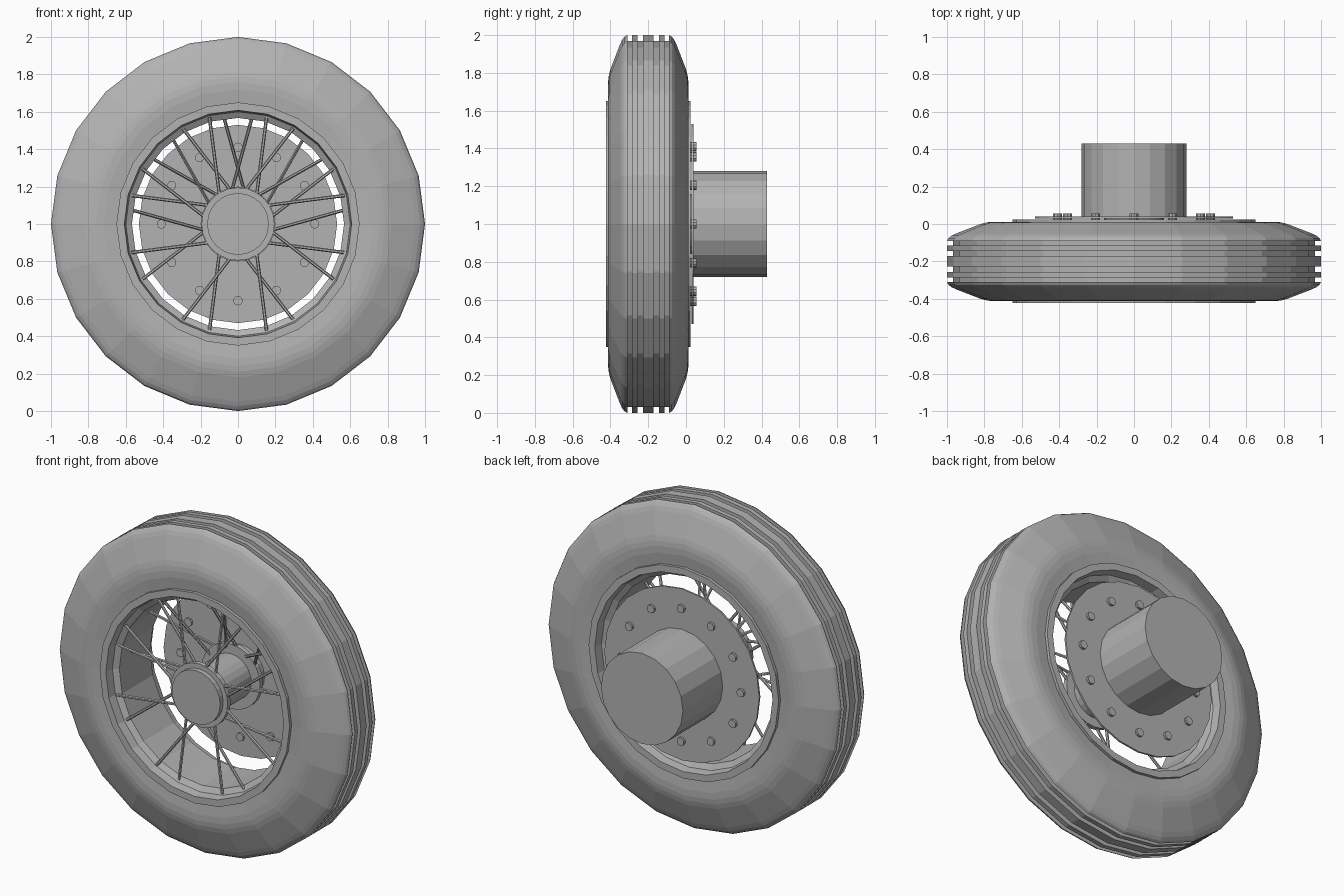
import bpy, bmesh
from math import sin, cos, radians
from mathutils import Vector

cube = bpy.data.objects.get("Cube")
if cube:
    bpy.data.objects.remove(cube)

AXLE = 1.0
grey = bpy.data.materials.new("plain_grey")
grey.use_nodes = True
COLOUR = (0.45, 0.45, 0.45, 1)
grey.diffuse_color = COLOUR
grey.node_tree.nodes["Principled BSDF"].inputs["Base Color"].default_value = COLOUR


def polar(r, deg, y):
    a = radians(deg)
    return Vector((r * cos(a), y, AXLE + r * sin(a)))


def finish(name, bm):
    bmesh.ops.recalc_face_normals(bm, faces=bm.faces)
    mesh = bpy.data.meshes.new(name)
    bm.to_mesh(mesh)
    bm.free()
    mesh.materials.append(grey)
    obj = bpy.data.objects.new(name, mesh)
    bpy.context.collection.objects.link(obj)


def lathe(name, profile, sides=24, closed=True):
    """Turn (radius, y) points around the axle; open profiles get end caps."""
    bm = bmesh.new()
    rings = [[bm.verts.new(polar(r, 90 + 360 * i / sides, y)) for i in range(sides)]
             for r, y in profile]
    pairs = list(zip(rings, rings[1:]))
    if closed:
        pairs.append((rings[-1], rings[0]))
    else:
        bm.faces.new(rings[0])
        bm.faces.new(rings[-1])
    for a, b in pairs:
        for i in range(sides):
            j = (i + 1) % sides
            bm.faces.new((a[i], a[j], b[j], b[i]))
    finish(name, bm)


def rod(bm, start, end, radius, sides):
    axis = end - start
    turn = axis.to_track_quat('Z', 'Y').to_matrix().to_4x4()
    turn.translation = (start + end) / 2
    bmesh.ops.create_cone(bm, cap_ends=True, segments=sides, radius1=radius,
                          radius2=radius, depth=axis.length, matrix=turn)


# Tyre: one half of the section, with tread grooves, mirrored about its middle
MID = -0.2
half = [(0.61, 0.2), (0.72, 0.212), (0.76, 0.212), (0.79, 0.208), (0.82, 0.2),
        (0.95, 0.15), (0.975, 0.138), (0.992, 0.125)]
for inner, outer in ((0.085, 0.11), (0.028, 0.056)):
    half += [(1.0, outer), (0.968, outer), (0.968, inner), (1.0, inner)]
tyre = [(r, MID + d) for r, d in half] + [(r, MID - d) for r, d in reversed(half)]
lathe("tyre", tyre)

# Rim: thin rolled barrel with a lip on both sides
inside = [(0.65, 0.2), (0.65, 0.223), (0.608, 0.223), (0.6, 0.17), (0.567, 0.15)]
outside = [(0.58, 0.14), (0.615, 0.18)]
rim = [(r, MID + d) for r, d in inside] + [(r, MID - d) for r, d in reversed(inside)]
rim += [(r, MID - d) for r, d in reversed(outside)] + [(r, MID + d) for r, d in outside]
lathe("rim", rim)

# Hub: cap, front flange, barrel and rear flange in one turned piece
lathe("hub", [(0.165, -0.41), (0.165, -0.38), (0.195, -0.38), (0.195, -0.35),
              (0.14, -0.35), (0.14, -0.07), (0.2, -0.07), (0.2, -0.04),
              (0.16, -0.04), (0.16, 0.035)], closed=False)

# Brake plate and axle drum behind the wheel
lathe("back_plate", [(0.53, 0.03), (0.53, 0.041)], closed=False)
lathe("axle_drum", [(0.28, 0.04), (0.28, 0.43)], sides=20, closed=False)

# Bolts around the plate
bolts = bmesh.new()
for k in range(12):
    rod(bolts, polar(0.41, 30 * k, 0.017), polar(0.41, 30 * k, 0.056), 0.025, 10)
finish("plate_bolts", bolts)


# Spokes: crossing pairs, each end swung to opposite sides of the pair's centre
def spokes(name, centres, rim_r, rim_y, hub_y, upper_only=False):
    bm = bmesh.new()
    for c in centres:
        for s in (-1, 1):
            tip = polar(rim_r, c + s * 7.5, rim_y + s * 0.006)
            if tip.z > AXLE or not upper_only:
                rod(bm, polar(0.17, c - s * 12.5, hub_y + s * 0.006), tip, 0.009, 6)
    finish(name, bm)


spokes("front_spokes", [22.5 + 45 * k for k in range(8)], 0.59, -0.365, -0.365)
spokes("rear_spokes", [45 * k for k in range(5)], 0.572, -0.24, -0.055, upper_only=True)
